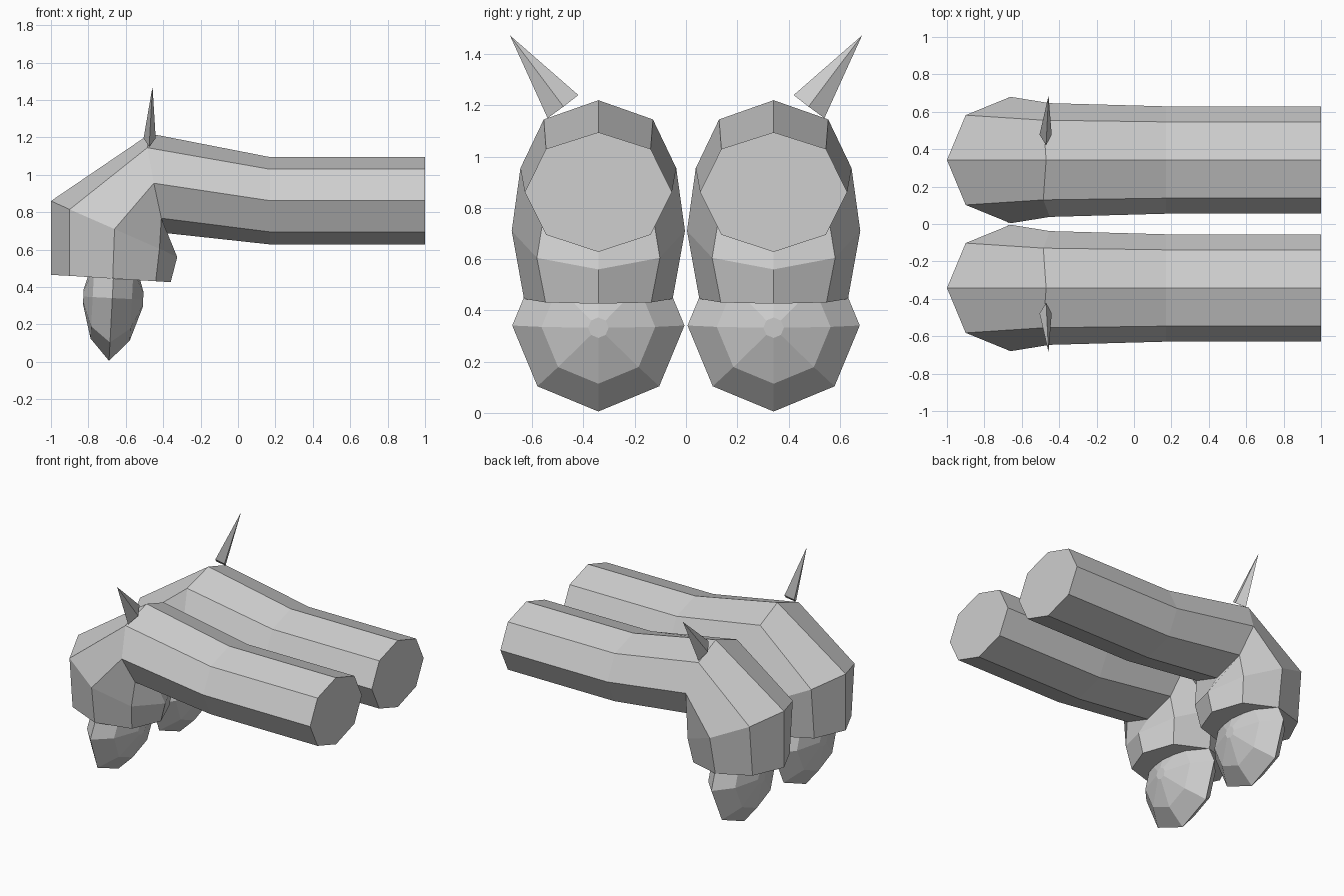
import bpy, bmesh, math
from mathutils import Vector, Matrix

if "Cube" in bpy.data.objects:
    bpy.data.objects.remove(bpy.data.objects["Cube"])

grey = bpy.data.materials.new("plain grey")
grey.diffuse_color = (0.62, 0.62, 0.62, 1)
grey.use_nodes = True
grey.node_tree.nodes["Principled BSDF"].inputs["Base Color"].default_value = grey.diffuse_color
CY = 0.342  # distance of each arm from the middle


def finish(name, bm):
    bmesh.ops.recalc_face_normals(bm, faces=bm.faces)
    me = bpy.data.meshes.new(name)
    bm.to_mesh(me)
    bm.free()
    me.materials.append(grey)
    bpy.context.collection.objects.link(bpy.data.objects.new(name, me))


def loft(name, rings, side, cap_start=True, cap_end=True):
    """Skin a list of point rings and close the ends; side mirrors in y."""
    bm = bmesh.new()
    loops = [[bm.verts.new((x, side * y, z)) for x, y, z in r] for r in rings]
    n = len(loops[0])
    for a, b in zip(loops, loops[1:]):
        for i in range(n):
            j = (i + 1) % n
            bm.faces.new((a[i], a[j], b[j], b[i]))
    bm.faces.new(loops[0])
    bm.faces.new(loops[-1])
    finish(name, bm)


def ring(half):
    """Five (x, half width, z) points from top to bottom, mirrored to an octagon."""
    right = [(x, CY + w, z) for x, w, z in half]
    left = [(x, CY - w, z) for x, w, z in half[-2:0:-1]]
    return right + left


def sleeve(x):
    return ring([(x, 0, 1.095), (x, .204, 1.03), (x, .287, .862), (x, .204, .695), (x, 0, .628)])


# Arm, bent wrist and downward cuff
arm = [
    sleeve(1.0),
    sleeve(0.17),
    ring([(-.47, 0, 1.22), (-.485, .213, 1.145), (-.45, .304, .955), (-.41, .213, .768), (-.40, 0, .69)]),
    ring([(-1, 0, .86), (-.9, .24, .815), (-.66, .338, .71), (-.42, .24, .605), (-.325, 0, .56)]),
    ring([(-1, 0, .465), (-.9, .206, .46), (-.67, .29, .445), (-.44, .206, .431), (-.36, 0, .426)]),
]

# Flattened eight-sided fist: (offset along x, radius)
profile = [(.165, .04), (.105, .222), (0, .336), (-.105, .222), (-.155, .04)]
tilt = Matrix.Rotation(math.radians(3), 3, 'Y')
fist = []
for dx, r in profile:
    pts = []
    for k in range(8):
        a = k * math.pi / 4
        pts.append(tilt @ Vector((dx, r * math.sin(a), r * math.cos(a))) + Vector((-.672, CY, .341)))
    fist.append(pts)


# Slim four-sided spike
def spike(name, side):
    bm = bmesh.new()
    base = [(-.47, .42, 1.24), (-.505, .478, 1.195), (-.475, .54, 1.15), (-.44, .478, 1.195)]
    b = [bm.verts.new((x, side * y, z)) for x, y, z in base]
    tip = bm.verts.new((-.457, side * .687, 1.473))
    bm.faces.new(b)
    for i in range(4):
        bm.faces.new((b[i], b[(i + 1) % 4], tip))
    finish(name, bm)


for label, side in (("back", 1), ("front", -1)):
    loft(label + "_arm", arm, side)
    loft(label + "_fist", fist, side)
    spike(label + "_spike", side)
